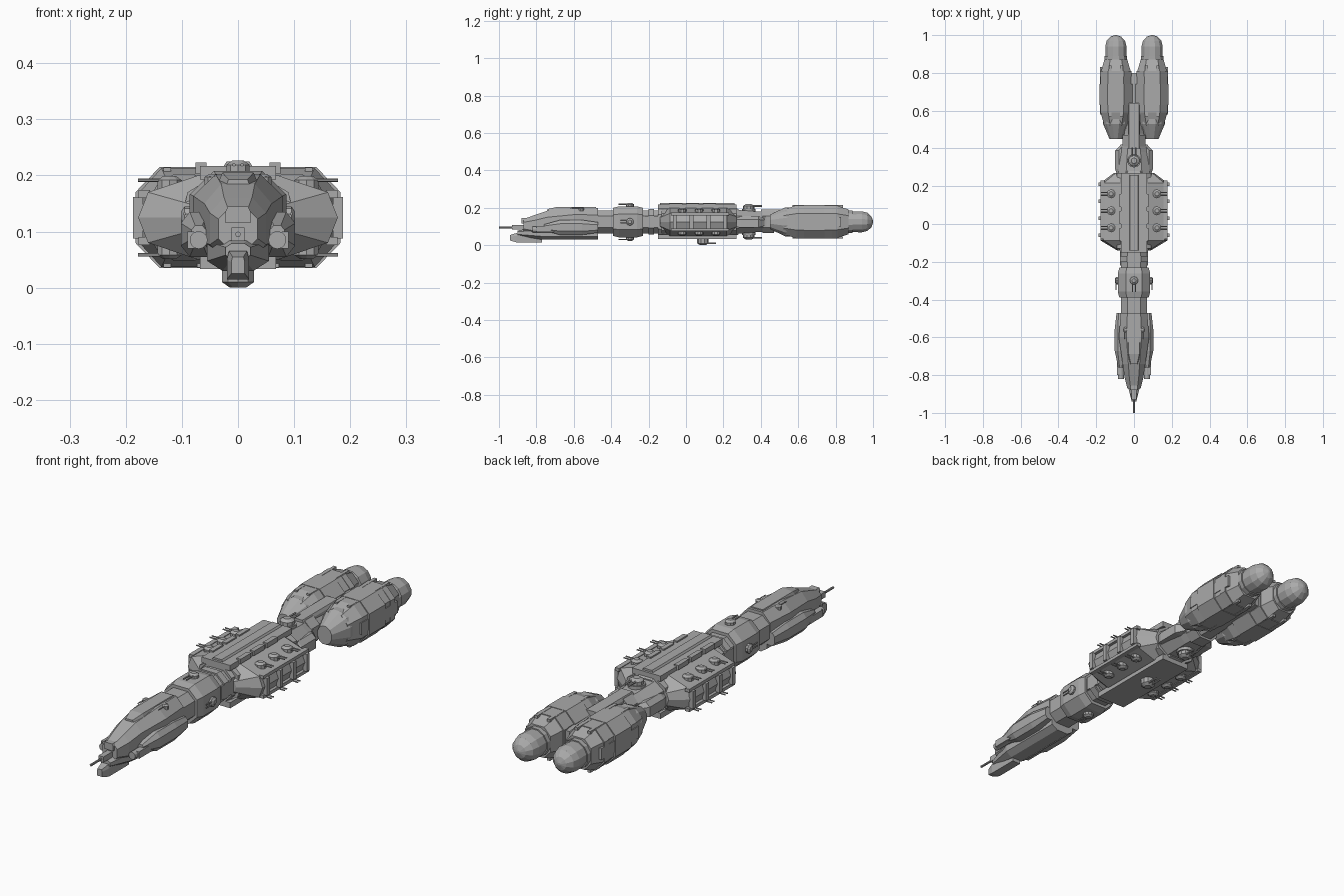
import bpy, bmesh, math
from mathutils import Matrix, Vector

cube = bpy.data.objects.get("Cube")
if cube:
    bpy.data.objects.remove(cube)

AXIS = 0.125  # height of the long axis; all part heights are measured from it

GREY = (0.4, 0.4, 0.4, 1)
grey = bpy.data.materials.new("hull_grey")
grey.use_nodes = True
grey.diffuse_color = GREY
grey.node_tree.nodes["Principled BSDF"].inputs["Base Color"].default_value = GREY


def finish(name, bm, mirror=""):
    """Turn a bmesh into an object on the long axis, mirrored in the named directions."""
    bmesh.ops.recalc_face_normals(bm, faces=bm.faces)
    mesh = bpy.data.meshes.new(name)
    bm.to_mesh(mesh)
    bm.free()
    mesh.materials.append(grey)
    part = bpy.data.objects.new(name, mesh)
    part.location.z = AXIS
    bpy.context.collection.objects.link(part)
    if mirror:
        modifier = part.modifiers.new("mirror", 'MIRROR')
        modifier.use_axis = [letter in mirror for letter in "XYZ"]
        modifier.use_mirror_merge = False


def both_sides(half):
    """Complete an outline given from top to bottom with its other side."""
    return half + [(-across, up) for across, up in reversed(half)]


def polygon(sides):
    turns = [math.tau * (i + 0.5) / sides for i in range(sides)]
    return [(math.sin(turn), math.cos(turn)) for turn in turns]


BOX = both_sides([(1, 1), (1, -1)])
SLAB = both_sides([(0.8, 1), (1, 0.4), (1, -1)])
OCTAGON = both_sides([(0.5, 1), (1, 0.5), (1, -0.5), (0.5, -1)])
WING = both_sides([(0.4, 1), (0.9, 0.6), (1, 0), (0.9, -0.6), (0.4, -1)])
ROUND = polygon(12)


def loft(name, outline, sections, x=0, mirror=""):
    """Skin an outline through sections of (y, half width, half height, middle)."""
    bm = bmesh.new()
    rings = [[bm.verts.new((x + across * width, y, middle + up * height))
              for across, up in outline] for y, width, height, middle in sections]
    for near, far in zip(rings, rings[1:]):
        for i in range(len(outline)):
            bm.faces.new((near[i - 1], near[i], far[i], far[i - 1]))
    bm.faces.new(rings[0])
    bm.faces.new(rings[-1])
    finish(name, bm, mirror)


def body(name, outline, start, end, width, height, x=0, z=0,
         nose=1, tail=1, slope=0.2, mirror=""):
    """Prism along y whose ends shrink to the nose and tail factors."""
    run = (end - start) * slope
    steps = [(start, nose), (start + run, 1), (end - run, 1), (end, tail)]
    loft(name, outline, [(y, width * f, height * f, z) for y, f in steps], x, mirror)


def rod(name, start, direction, length, radius, tip=1, sides=8, mirror=""):
    start, direction = Vector(start), Vector(direction).normalized()
    place = Matrix.Translation(start + direction * length / 2)
    turn = direction.to_track_quat('Z', 'Y').to_matrix().to_4x4()
    bm = bmesh.new()
    bmesh.ops.create_cone(bm, cap_ends=True, segments=sides, radius1=radius,
                          radius2=radius * tip, depth=length, matrix=place @ turn)
    finish(name, bm, mirror)


def turret(name, place, up, aim, radius, reach, mirror=""):
    """Squat faceted mount with twin barrels."""
    place, up, aim = Vector(place), Vector(up), Vector(aim)
    rod(name + "_base", place - up * radius / 2, up, radius, radius, sides=10, mirror=mirror)
    rod(name + "_dome", place + up * radius / 2, up, radius / 3, radius, tip=0.5,
        sides=10, mirror=mirror)
    for side in (-1, 1):
        start = place + up.cross(aim) * side * radius / 3 + up * radius / 2
        rod(name + "_barrel", start, aim, reach, radius / 7, sides=6, mirror=mirror)


RIGHT, FORE, AFT = (1, 0, 0), (0, -1, 0), (0, 1, 0)
UP, DOWN = (0, 0, 1), (0, 0, -1)

# Bow: tapering hull, crest, chin and long gun
loft("bow_hull", OCTAGON, [(-0.87, 0.035, 0.035, -0.02), (-0.81, 0.05, 0.056, -0.02),
                           (-0.74, 0.06, 0.07, -0.01), (-0.6, 0.08, 0.077, 0),
                           (-0.47, 0.07, 0.075, 0)])
body("bow_crest", SLAB, -0.74, -0.48, width=0.035, height=0.03, z=0.05, nose=0.6)
body("chin", OCTAGON, -0.9, -0.47, width=0.055, height=0.035, z=-0.06, nose=0.4, slope=0.3)
body("lower_beak", SLAB, -0.94, -0.77, width=0.02, height=0.025, z=-0.085, nose=0.6)
body("long_gun_mount", BOX, -0.93, -0.84, width=0.012, height=0.012, z=-0.03)
body("bow_brow", SLAB, -0.88, -0.82, width=0.022, height=0.015, z=0.005)
rod("long_gun", (0, -1, -0.03), AFT, length=0.1, radius=0.005)

# Cheek pods, forward guns and bow turrets
body("cheek_pod", OCTAGON, -0.76, -0.47, width=0.032, height=0.04, x=0.07, z=-0.03,
     nose=0.4, tail=0.7, slope=0.3, mirror="X")
body("cheek_plate", BOX, -0.8, -0.66, width=0.006, height=0.015, x=0.084, z=-0.04, mirror="X")
rod("cheek_gun", (0.07, -0.82, -0.04), AFT, length=0.2, radius=0.016, sides=12, mirror="X")
turret("bow_turret", (0.045, -0.56, 0.065), UP, FORE, radius=0.015, reach=0.05, mirror="X")

# Neck and collar ring
body("neck", OCTAGON, -0.49, -0.14, width=0.068, height=0.062)
body("neck_band", OCTAGON, -0.2, -0.17, width=0.075, height=0.068)
body("neck_plate", BOX, -0.22, -0.15, width=0.01, height=0.03, x=0.065, mirror="X")
body("collar", OCTAGON, -0.39, -0.23, width=0.086, height=0.083, nose=0.9, tail=0.9)
turret("collar_turret", (0, -0.3, 0.083), UP, FORE, radius=0.022, reach=0.06, mirror="Z")
turret("collar_side_turret", (0.085, -0.3, 0), RIGHT, FORE, radius=0.02, reach=0.05, mirror="X")

# Central hull: core, spine plates and broad armoured flanks
body("central_hull", OCTAGON, -0.15, 0.28, width=0.082, height=0.085,
     nose=0.9, tail=0.8, slope=0.1)
body("flank_armour", WING, -0.14, 0.27, width=0.178, height=0.075,
     nose=0.5, tail=0.6, slope=0.13)
loft("flank_armour_core", WING, [(y, 0.1, 0.075, 0) for y in (-0.13, 0.27)])
body("spine_plate", BOX, -0.15, 0.27, width=0.068, height=0.012, z=0.08, mirror="Z")
body("spine_ridge", SLAB, -0.14, 0.26, width=0.025, height=0.012, z=0.088)
body("flank_rail", BOX, -0.08, 0.23, width=0.01, height=0.007, x=0.167, z=0.042, mirror="XZ")
for i in range(4):
    y = -0.07 + i * 0.09
    body("flank_rib", BOX, y, y + 0.02, width=0.009, height=0.037, x=0.178, mirror="X")
for i in range(3):
    y = -0.02 + i * 0.09
    turret("flank_turret", (0.122, y, 0.055), UP, RIGHT, radius=0.023, reach=0.056, mirror="XZ")
    body("spine_side_panel", BOX, y - 0.07, y, width=0.01, height=0.01,
         x=0.066, z=0.088, mirror="X")
turret("keel_turret", (0, 0.09, -0.1), DOWN, AFT, radius=0.03, reach=0.07)

# Aft neck with dorsal and ventral turrets
loft("aft_neck", OCTAGON, [(0.26, 0.085, 0.065, 0), (0.38, 0.07, 0.055, 0),
                           (0.48, 0.05, 0.05, 0), (0.8, 0.035, 0.04, 0)])
body("aft_wing", SLAB, 0.26, 0.42, width=0.1, height=0.03, nose=0.9, tail=0.7)
body("aft_spine", SLAB, 0.4, 0.64, width=0.032, height=0.02, z=0.045)
body("aft_collar", OCTAGON, 0.41, 0.47, width=0.06, height=0.06)
rod("aft_turret_mount", (0, 0.335, 0), UP, length=0.07, radius=0.036, sides=12, mirror="Z")
turret("aft_turret", (0, 0.335, 0.07), UP, AFT, radius=0.03, reach=0.07, mirror="Z")

# Twin engines with stepped casings and rounded tails
ENGINE = 0.096
body("engine_nose", ROUND, 0.45, 0.65, width=0.07, height=0.08, x=ENGINE,
     nose=0.5, slope=0.4, mirror="X")
body("engine_casing", OCTAGON, 0.52, 0.87, width=0.081, height=0.088, x=ENGINE,
     nose=0.75, tail=0.75, mirror="X")
body("engine_wide_band", OCTAGON, 0.63, 0.74, width=0.087, height=0.09, x=ENGINE, mirror="X")
body("engine_rear_band", OCTAGON, 0.78, 0.81, width=0.084, height=0.088, x=ENGINE, mirror="X")
body("tail_ring", ROUND, 0.86, 0.89, width=0.062, height=0.062, x=ENGINE, mirror="X")
angles = [math.radians(step) for step in (0, 30, 60, 85)]
dome = [(0.94 + 0.06 * math.sin(a), 0.058 * math.cos(a), 0.058 * math.cos(a), 0) for a in angles]
loft("engine_tail", ROUND, [(0.84, 0.056, 0.056, 0)] + dome, x=ENGINE, mirror="X")
for offset in (-0.03, 0.03):
    body("engine_panel", BOX, 0.57, 0.84, width=0.007, height=0.006,
         x=ENGINE + offset, z=0.083, mirror="XZ")
body("engine_flank_panel", BOX, 0.58, 0.83, width=0.008, height=0.025,
     x=ENGINE + 0.076, mirror="X")
body("engine_pylon", BOX, 0.5, 0.72, width=0.03, height=0.03, x=0.045, mirror="X")
